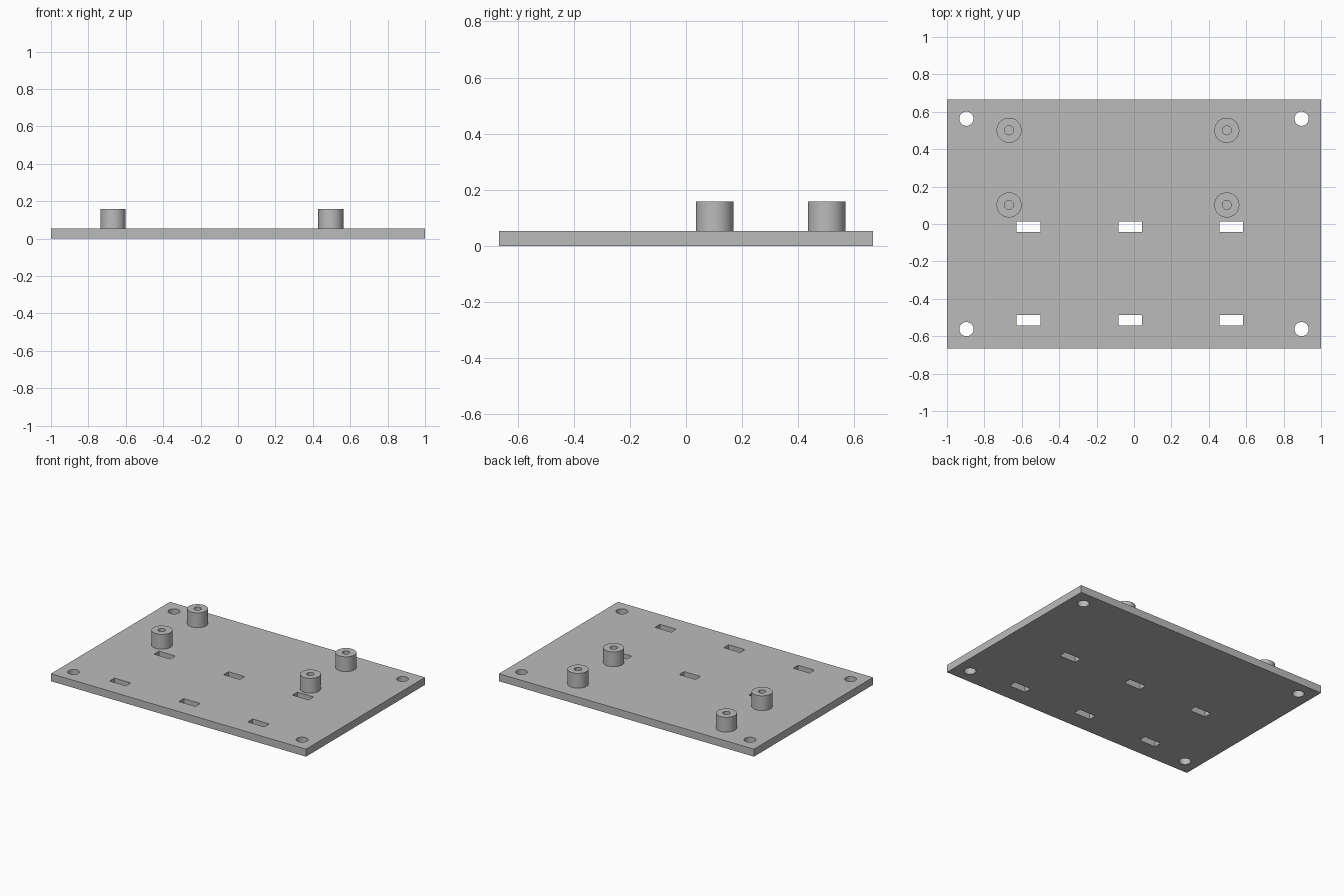
import bpy
import math

if "Cube" in bpy.data.objects:
    bpy.data.objects.remove(bpy.data.objects["Cube"])

PLATE_TOP, BOSS_TOP = 0.053, 0.158
EDGE_X, EDGE_Y = 2.0, 1.333

grey = bpy.data.materials.new("plain grey")
grey.use_nodes = True
colour = (0.5, 0.5, 0.5, 1)
grey.diffuse_color = colour
grey.node_tree.nodes["Principled BSDF"].inputs["Base Color"].default_value = colour


def box(name, x, y, size_x, size_y, bottom, top):
    bpy.ops.mesh.primitive_cube_add(size=1, location=(x, y, (bottom + top) / 2))
    obj = bpy.context.object
    obj.name = name
    obj.scale = (size_x, size_y, top - bottom)
    bpy.ops.object.transform_apply(location=False, rotation=False, scale=True)
    obj.data.materials.append(grey)
    return obj


def cylinder(name, x, y, radius, bottom, top):
    bpy.ops.mesh.primitive_cylinder_add(
        vertices=64, radius=radius, depth=top - bottom,
        location=(x, y, (bottom + top) / 2))
    obj = bpy.context.object
    obj.name = name
    obj.data.materials.append(grey)
    return obj


def cut(target, cutters):
    # Subtract every cutter, then remove it
    bpy.ops.object.select_all(action="DESELECT")
    target.select_set(True)
    bpy.context.view_layer.objects.active = target
    for cutter in cutters:
        cutter.hide_render = True
        mod = target.modifiers.new("cut", "BOOLEAN")
        mod.operation, mod.solver, mod.object = "DIFFERENCE", "EXACT", cutter
        bpy.ops.object.modifier_apply(modifier=mod.name)
        bpy.data.objects.remove(cutter)
    bpy.ops.object.shade_smooth_by_angle(angle=math.radians(30))


# Base plate with corner screw holes and two rows of strap slots
plate = box("base_plate", 0, 0, EDGE_X, EDGE_Y, 0, PLATE_TOP)
holes = [cylinder("screw_hole", x, y, 0.038, -0.1, 0.2)
         for x in (-0.896, 0.896) for y in (-0.562, 0.563)]
slots = [box("strap_slot", x, y, 0.128, 0.055, -0.1, 0.2)
         for x in (-0.564, -0.02, 0.52) for y in (-0.514, -0.015)]
cut(plate, holes + slots)

# Four hollow standoffs, blind at the plate
for side, x in (("right", -0.668), ("left", 0.496)):
    for row, y in (("front", 0.102), ("back", 0.501)):
        boss = cylinder(f"standoff_{row}_{side}", x, y, 0.067, PLATE_TOP, BOSS_TOP)
        cut(boss, [cylinder("bore", x, y, 0.024, 0, 0.3)])
